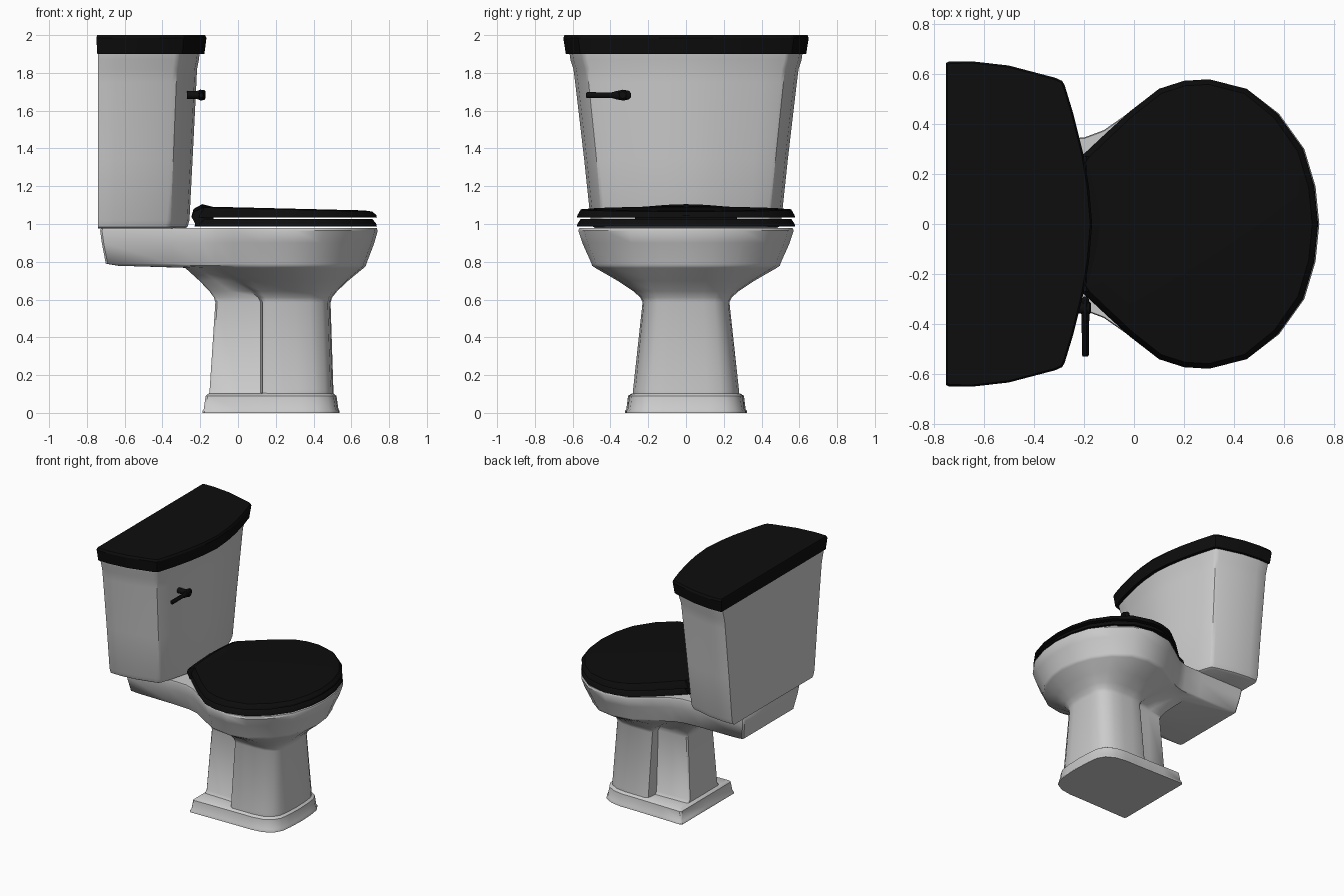
import bpy, bmesh, math

if "Cube" in bpy.data.objects:
    bpy.data.objects.remove(bpy.data.objects["Cube"])

black = bpy.data.materials.new("black")
black.diffuse_color = (0.004, 0.004, 0.004, 1)
black.use_nodes = True
black.node_tree.nodes["Principled BSDF"].inputs["Base Color"].default_value = black.diffuse_color


def loft(name, rings, mat=None, angle=35, cap=True, closed=False):
    """Skin a list of equal-length rings of 3D points."""
    bm = bmesh.new()
    vs = [[bm.verts.new(p) for p in r] for r in rings]
    n = len(rings[0])
    pairs = list(zip(vs, vs[1:])) + ([(vs[-1], vs[0])] if closed else [])
    for a, b in pairs:
        for i in range(n):
            j = (i + 1) % n
            bm.faces.new((a[i], a[j], b[j], b[i]))
    if cap and not closed:
        bm.faces.new(vs[0])
        bm.faces.new(vs[-1])
    bmesh.ops.recalc_face_normals(bm, faces=bm.faces)
    me = bpy.data.meshes.new(name)
    bm.to_mesh(me)
    bm.free()
    ob = bpy.data.objects.new(name, me)
    bpy.context.collection.objects.link(ob)
    if mat:
        me.materials.append(mat)
    bpy.ops.object.select_all(action='DESELECT')
    ob.select_set(True)
    bpy.context.view_layer.objects.active = ob
    bpy.ops.object.shade_smooth_by_angle(angle=math.radians(angle))
    return ob


def ring(half, z):
    """Mirror a half outline (front centre to back centre) into a full ring."""
    full = half + [(x, -y) for x, y in half[-2:0:-1]]
    return [(x, y, z(x) if callable(z) else z) for x, y in full]


def scale(half, sx, sy, cx):
    return [(cx + (x - cx) * sx, y * sy) for x, y in half]


def mix(a, b, t):
    return [(p[0] + (q[0] - p[0]) * t, p[1] + (q[1] - p[1]) * t) for p, q in zip(a, b)]


# Bowl and pedestal: half outlines from rim down to the foot
rim = [(.74, 0), (.725, .15), (.68, .3), (.58, .44), (.45, .54), (.3, .57), (.12, .54),
       (-.02, .445), (-.12, .375), (-.2, .345), (-.35, .34), (-.72, .34), (-.73, .33), (-.73, 0)]
belly = [(.68, 0), (.665, .13), (.62, .26), (.53, .385), (.41, .475), (.28, .5), (.12, .475),
         (-.02, .395), (-.12, .335), (-.2, .315), (-.35, .31), (-.69, .31), (-.7, .3), (-.7, 0)]
neck = [(.49, 0), (.485, .09), (.475, .15), (.445, .195), (.38, .223), (.3, .23), (.22, .23),
        (.15, .23), (.13, .22), (.12, .165), (0, .16), (-.11, .155), (-.12, .145), (-.12, 0)]
ankle = [(.505, 0), (.5, .11), (.49, .185), (.46, .235), (.4, .268), (.32, .28), (.24, .28),
         (.15, .28), (.13, .27), (.12, .185), (0, .18), (-.14, .175), (-.15, .165), (-.15, 0)]
foot = ankle[:7] + [(.15, .281), (.13, .282), (.12, .282), (0, .284), (-.145, .287),
                    (-.155, .277), (-.155, 0)]
under = mix(belly, neck, .07)[:8] + [(-.1, .31), (-.16, .28), (-.22, .25), (-.27, .23),
                                     (-.28, .21), (-.28, 0)]
hole = [(.6, 0), (.59, .12), (.55, .24), (.48, .34), (.4, .41), (.28, .43), (.14, .41),
        (.04, .34), (-.03, .27), (-.08, .2), (-.1, .14), (-.11, .1), (-.115, .05), (-.12, 0)]
bowl = [ring(scale(hole, .35, .3, .2), .68), ring(scale(hole, .75, .7, .22), .8),
        ring(hole, .965), ring(scale(hole, 1.03, 1.03, .25), .978),
        ring(scale(rim, .993, .99, 0), .978), ring(rim, .965),
        ring(mix(rim, belly, .3), .9), ring(belly, .79),
        ring(mix(belly, under, .15), .779), ring(under, .768),
        ring(mix(under, neck, .47), .7), ring(mix(under, neck, .8), .645),
        ring(mix(under, neck, .95), .612), ring(neck, .585),
        ring(ankle, .125), ring(mix(ankle, foot, .15), .105), ring(foot, .103),
        ring(scale(foot, 1.05, 1.07, .175), .09), ring(scale(foot, 1.08, 1.1, .175), .02),
        ring(scale(foot, 1.1, 1.125, .175), .01), ring(scale(foot, 1.1, 1.125, .175), 0)]
loft("bowl_and_pedestal", bowl, angle=42)

# Tank and tank lid share one plan outline
plan = [(-.165, 0), (-.178, .15), (-.2, .28), (-.24, .44), (-.275, .555), (-.285, .573),
        (-.31, .585), (-.5, .635), (-.65, .652), (-.74, .65), (-.75, .645), (-.75, 0)]


def tank_ring(front, half_y, z, back=-.74):
    return ring([(back + (x + .75) * (front - back) / .585, y * half_y / .652)
                 for x, y in plan], z)


loft("tank", [tank_ring(-.285, .475, .975), tank_ring(-.267, .492, .985),
              tank_ring(-.257, .505, 1.02), tank_ring(-.24, .54, 1.35),
              tank_ring(-.22, .587, 1.75), tank_ring(-.217, .596, 1.82),
              tank_ring(-.207, .612, 1.87), tank_ring(-.203, .617, 1.905)])
loft("tank_lid", [tank_ring(-.178, .636, 1.9, -.745), tank_ring(-.167, .65, 1.985, -.75),
                  tank_ring(-.175, .643, 2.0, -.745)], black, 25)

# Seat ring and closed seat cover
egg = [(.735, 0), (.72, .15), (.675, .3), (.575, .44), (.45, .54), (.3, .578), (.2, .572),
       (.1, .54), (-.02, .447), (-.12, .355), (-.2, .28), (-.22, .25), (-.225, .12), (-.23, 0)]
egg_in = scale(egg, .95, .965, .27)
loft("seat", [ring(egg, .988), ring(scale(egg, .995, .995, .27), 1.0), ring(egg_in, 1.026),
              ring(scale(egg, .68, .68, .25), 1.024), ring(scale(egg, .68, .68, .25), .988)],
     black, 25, closed=True)
slope = lambda top: lambda x: top + (.71 - x) * .024
loft("seat_cover", [ring(egg, 1.034), ring(scale(egg, .995, .995, .27), 1.046),
                    ring(egg_in, slope(1.066)), ring(scale(egg, .85, .86, .27), slope(1.071))],
     black, 25)

# Hinge hump at the back of the seat
side = [(-.13, 0), (-.22, 0), (-.245, .055), (-.235, .09), (-.19, .115), (-.13, .1)]
hump = [(-.27, .82), (-.2, .9), (-.1, .97), (0, 1), (.1, .97), (.2, .9), (.27, .82)]
loft("seat_hinge", [[(x, y, .99 + z * s) for x, z in side] for y, s in hump], black)

# Flush handle: pivot and lever on the tank front
def disc(n, point):
    return [point(math.cos(2 * math.pi * i / n), math.sin(2 * math.pi * i / n)) for i in range(n)]


loft("handle_pivot", [disc(12, lambda c, s: (x, -.335 + r * c, 1.683 + r * s))
                      for x, r in [(-.27, .02), (-.215, .022), (-.2, .028), (-.178, .026),
                                   (-.172, .018)]], black)
loft("handle_lever", [disc(10, lambda c, s: (-.194 + w * c, y, 1.682 + h * s))
                      for y, w, h in [(-.29, .008, .01), (-.302, .015, .024), (-.33, .016, .03),
                                      (-.365, .016, .024), (-.395, .015, .015),
                                      (-.522, .014, .017), (-.53, .01, .012)]], black)
